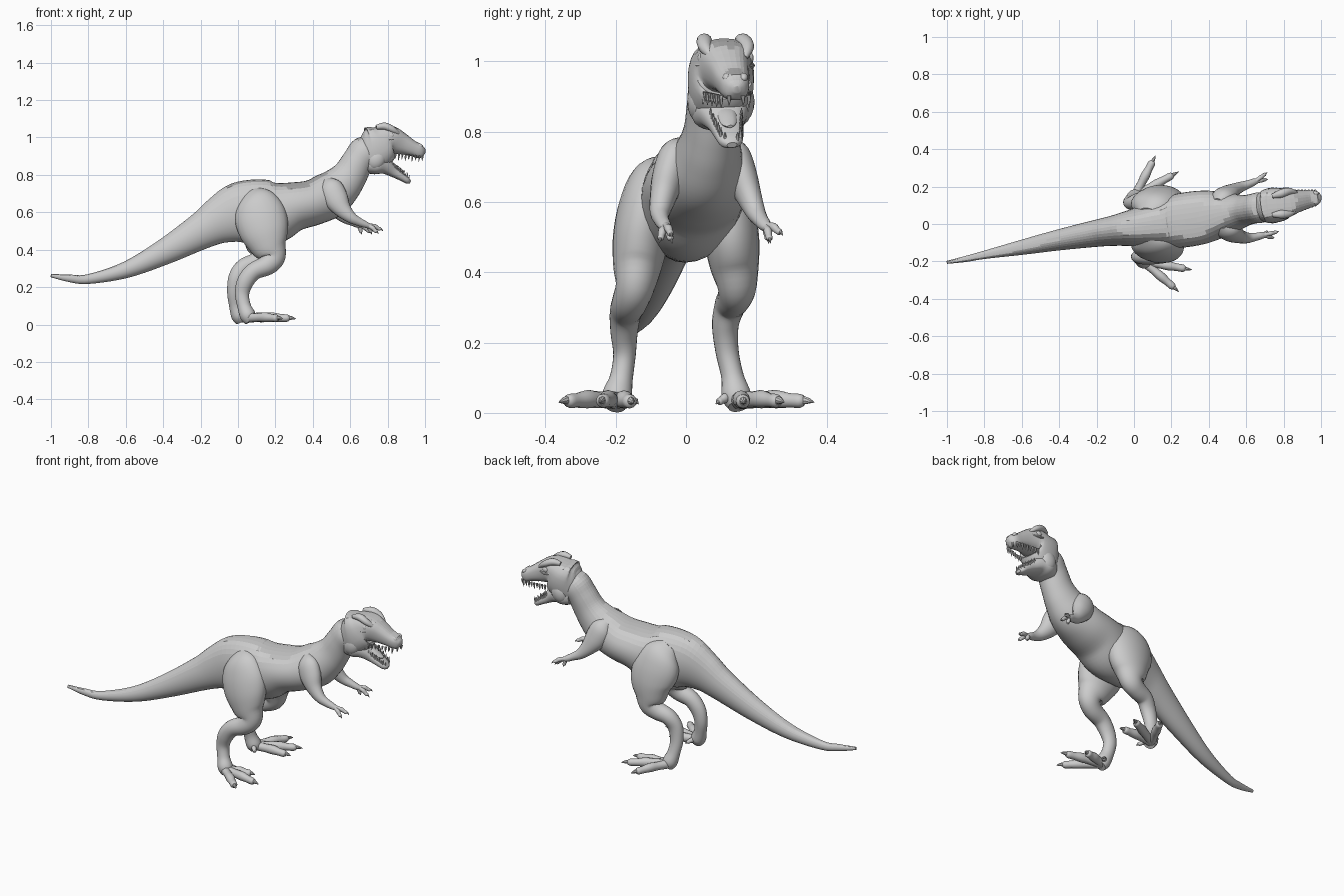
import bpy, bmesh, math
from mathutils import Vector

def spow(v, e):
    return math.copysign(abs(v) ** e, v)

def catmull(a, b, c, d, t):
    return 0.5 * (2*b + (c-a)*t + (2*a-5*b+4*c-d)*t*t + (3*b-a-3*c+d)*t**3)

def loft(name, secs, sides=20, steps=4, square=1.0, scales=0, bm=None):
    """Skin smooth elliptical rings (x, y, z, half width, half height)."""
    own = bm is None
    bm = bm or bmesh.new()
    n = len(secs)
    rows = []
    for i in range(n - 1):
        q = [secs[max(i-1, 0)], secs[i], secs[i+1], secs[min(i+2, n-1)]]
        for k in range(steps):
            rows.append([catmull(*v, k/steps) for v in zip(*q)])
    rows.append(list(secs[-1]))
    cs = [Vector(r[:3]) for r in rows]
    rings = []
    for i, r in enumerate(rows):
        t = (cs[min(i+1, len(cs)-1)] - cs[max(i-1, 0)]).normalized()
        side = Vector((0, 1, 0))
        side = (side - t * side.dot(t)).normalized()
        up = t.cross(side)
        ring = []
        for j in range(sides):
            a = 2 * math.pi * j / sides
            ring.append(bm.verts.new(cs[i]
                        + side * max(r[3], .001) * spow(math.cos(a), square)
                        + up * max(r[4], .001) * spow(math.sin(a), square)))
        rings.append(ring)
    back = []
    for a, b in zip(rings, rings[1:]):
        for j in range(sides):
            k = (j + 1) % sides
            f = bm.faces.new((a[j], a[k], b[k], b[j]))
            if scales and abs((j + .5) * 360 / sides - 90) < scales:
                back.append(f)
    bm.faces.new(rings[0][::-1])
    bm.faces.new(rings[-1])
    # raised scales along the back
    if back:
        bmesh.ops.inset_individual(bm, faces=back, thickness=.0014, depth=.004, use_even_offset=True)
    return finish(name, bm) if own else None

def finish(name, bm):
    me = bpy.data.meshes.new(name)
    bm.to_mesh(me)
    bm.free()
    ob = bpy.data.objects.new(name, me)
    bpy.context.collection.objects.link(ob)
    return ob

def ball(name, loc, size, rot=(0, 0, 0)):
    bm = bmesh.new()
    bmesh.ops.create_uvsphere(bm, u_segments=16, v_segments=10, radius=1)
    ob = finish(name, bm)
    ob.location, ob.scale, ob.rotation_euler = loc, size, rot
    return ob

def digit(name, base, tip, r, lift=0.0):
    """Toe or finger with a curved claw."""
    a, b = Vector(base), Vector(tip)
    at = lambda t, dz=0: tuple(a.lerp(b, t) + Vector((0, 0, dz)))
    loft(name, [(*at(0), r, r), (*at(.3, lift*.6), r*.85, r*.9), (*at(.5, lift), r*.95, r),
                (*at(.68, lift*.6), r*.78, r*.8), (*at(.82, lift*.5), r*.75, r*.75),
                (*at(.87, lift*.4), r*.4, r*.4)], 12, 3)
    loft(name + "_claw", [(*at(.78, lift*.7), r*.5, r*.5), (*at(.9, lift*.8), r*.35, r*.4),
                          (*at(1), .001, .001)], 8, 3)

# torso, tail and neck in one skin
loft("body", [
    (-1, -.205, .262, .008, .009), (-.9, -.187, .247, .016, .02), (-.8, -.165, .243, .022, .026),
    (-.6, -.125, .292, .04, .044), (-.4, -.085, .385, .056, .068), (-.2, -.05, .498, .072, .098),
    (-.1, -.035, .555, .082, .127), (0, -.02, .594, .10, .163), (.1, -.005, .602, .122, .174),
    (.2, .01, .602, .14, .166), (.3, .026, .63, .146, .132), (.4, .042, .652, .138, .122),
    (.49, .056, .693, .115, .124), (.555, .066, .747, .093, .108), (.6, .074, .802, .081, .093),
    (.64, .082, .87, .08, .085), (.685, .09, .925, .08, .088), (.73, .098, .95, .05, .05)],
    32, 5, scales=55)

# head and jaws
def yc(x):
    return .085 + (x - .66) * .176

def head_rows(rows):
    return [(x, yc(x), (hi + lo) / 2, w, (hi - lo) / 2) for x, hi, lo, w in rows]

loft("skull", head_rows([
    (.645, 1.0, .87, .04), (.67, 1.03, .835, .07), (.71, 1.056, .815, .09), (.76, 1.07, .845, .092),
    (.81, 1.066, .905, .08), (.87, 1.028, .908, .06), (.93, .985, .9, .048),
    (.97, .965, .888, .04), (.99, .948, .897, .028), (1.0, .93, .91, .01)]),
    28, 4, square=.8, scales=38)
loft("lower_jaw", [
    (.69, .092, .87, .075, .06), (.74, .1, .862, .086, .06), (.785, .107, .848, .07, .045),
    (.83, .115, .818, .05, .03), (.875, .123, .79, .041, .022), (.905, .128, .77, .032, .017),
    (.92, .131, .762, .014, .008)], 24, 4, square=.8)
loft("tongue", [(.78, .106, .87, .035, .015), (.83, .115, .852, .028, .011),
                (.87, .122, .824, .022, .009), (.89, .126, .815, .008, .004)], 12, 3)

# teeth
def tooth(bm, p, d, r):
    p, d = Vector(p), Vector(d)
    loft("", [(*p, r, r), (*(p + d * .5), r*.75, r*.75), (*(p + d), .001, .001)], 6, 1, bm=bm)

up_bm, low_bm = bmesh.new(), bmesh.new()
for s in (-1, 1):
    for i in range(10):
        t = i / 9
        x = .825 + .163 * t
        w = .066 - .03 * t - (.016 if i == 9 else 0)
        tooth(up_bm, (x, yc(x) + s*w, .915 - .012*t), (-.004, 0, -.036 + .008*(i % 2)), .0065)
        x = .825 + .085 * t
        w = .044 - .018 * t - (.008 if i == 9 else 0)
        tooth(low_bm, (x, yc(x) + s*w, .835 - .06*t), (.008, 0, .032 - .008*(i % 2)), .0055)
finish("upper_teeth", up_bm)
finish("lower_teeth", low_bm)

# eyes, brows, nostrils and cheeks
for s, tag in ((-1, "right"), (1, "left")):
    ball(tag + "_eye", (.818, yc(.818) + s*.07, 1.01), (.017, .01, .015))
    loft(tag + "_brow", [(.74, yc(.74) + s*.05, 1.055, .012, .012),
                         (.785, yc(.785) + s*.055, 1.06, .022, .02),
                         (.83, yc(.83) + s*.06, 1.04, .019, .017),
                         (.87, yc(.87) + s*.045, 1.01, .008, .008)], 12, 4)
    loft(tag + "_lower_eyelid", [(.78, yc(.78) + s*.074, .995, .008, .008),
                                 (.815, yc(.815) + s*.072, .988, .012, .008),
                                 (.86, yc(.86) + s*.055, .992, .006, .006)], 10, 4)
    ball(tag + "_nostril", (.972, yc(.972) + s*.024, .955), (.017, .012, .012), (0, .4, 0))
    ball(tag + "_cheek", (.74, yc(.74) + s*.06, .885), (.05, .036, .06), (0, .4, 0))

# legs: shared thigh, each with its own lower leg
def thigh(s, dx):
    return [(.07, s*.06, .705, .03, .05), (.095, s*.09, .655, .068, .11),
            (.118, s*.11, .585, .081, .138), (.14, s*.128, .5, .08, .132),
            (.165 - dx*.5, s*.138, .42, .07, .1), (.188 - dx, s*.145, .36, .056, .066)]

loft("right_leg", thigh(-1, 0) + [
    (.155, -.16, .317, .05, .054), (.085, -.172, .285, .045, .047), (.04, -.176, .23, .039, .045),
    (.022, -.175, .165, .032, .038), (.032, -.184, .1, .033, .036),
    (.052, -.196, .05, .042, .042), (.07, -.2, .02, .03, .034)], 24, 5)
loft("left_leg", thigh(1, .05) + [
    (.095, .138, .33, .048, .054), (.03, .125, .305, .044, .046), (-.006, .112, .25, .038, .045),
    (-.02, .117, .175, .033, .038), (-.012, .132, .105, .032, .036),
    (.005, .143, .05, .042, .042), (.02, .15, .02, .03, .034)], 24, 5)

# toes
feet = {"right": ((.05, -.2, .036), [(.24, -.362, .03), (.31, -.245, .03), (.22, -.15, .028)]),
        "left": ((.005, .15, .036), [(.115, .365, .03), (.24, .28, .03), (.24, .165, .028)])}
for tag, (base, tips) in feet.items():
    for i, tip in enumerate(tips):
        digit(f"{tag}_toe_{i+1}", base, tip, .026, .006)
    s = -1 if tag == "right" else 1
    digit(tag + "_rear_toe", (base[0], base[1] - s*.015, .05),
          (base[0] + .05, base[1] - s*.065, .025), .014, .004)

# arms
loft("right_arm", [
    (.475, -.005, .765, .025, .03), (.495, -.03, .73, .046, .064), (.525, -.05, .67, .047, .066),
    (.56, -.065, .615, .038, .047), (.605, -.074, .572, .029, .031), (.645, -.07, .55, .022, .023),
    (.68, -.062, .535, .019, .018), (.705, -.058, .525, .014, .012)], 18, 4)
loft("left_arm", [
    (.45, .115, .765, .025, .03), (.47, .137, .73, .046, .062), (.495, .158, .67, .046, .064),
    (.53, .18, .615, .036, .045), (.57, .198, .572, .028, .03), (.61, .212, .55, .022, .022),
    (.64, .224, .535, .019, .018), (.66, .232, .527, .014, .012)], 18, 4)

# fingers
hands = {"right": ((.69, -.06, .533), [(.775, -.04, .5), (.75, -.075, .484), (.715, -.04, .482)]),
         "left": ((.645, .226, .535), [(.712, .275, .505), (.715, .24, .483), (.66, .235, .482)])}
for tag, (base, tips) in hands.items():
    for i, tip in enumerate(tips):
        digit(f"{tag}_finger_{i+1}", base, tip, .0125, .008)

# smooth shading with crisp scale edges
bpy.ops.object.select_all(action='SELECT')
bpy.context.view_layer.objects.active = bpy.data.objects["body"]
bpy.ops.object.shade_smooth_by_angle(angle=math.radians(35))
